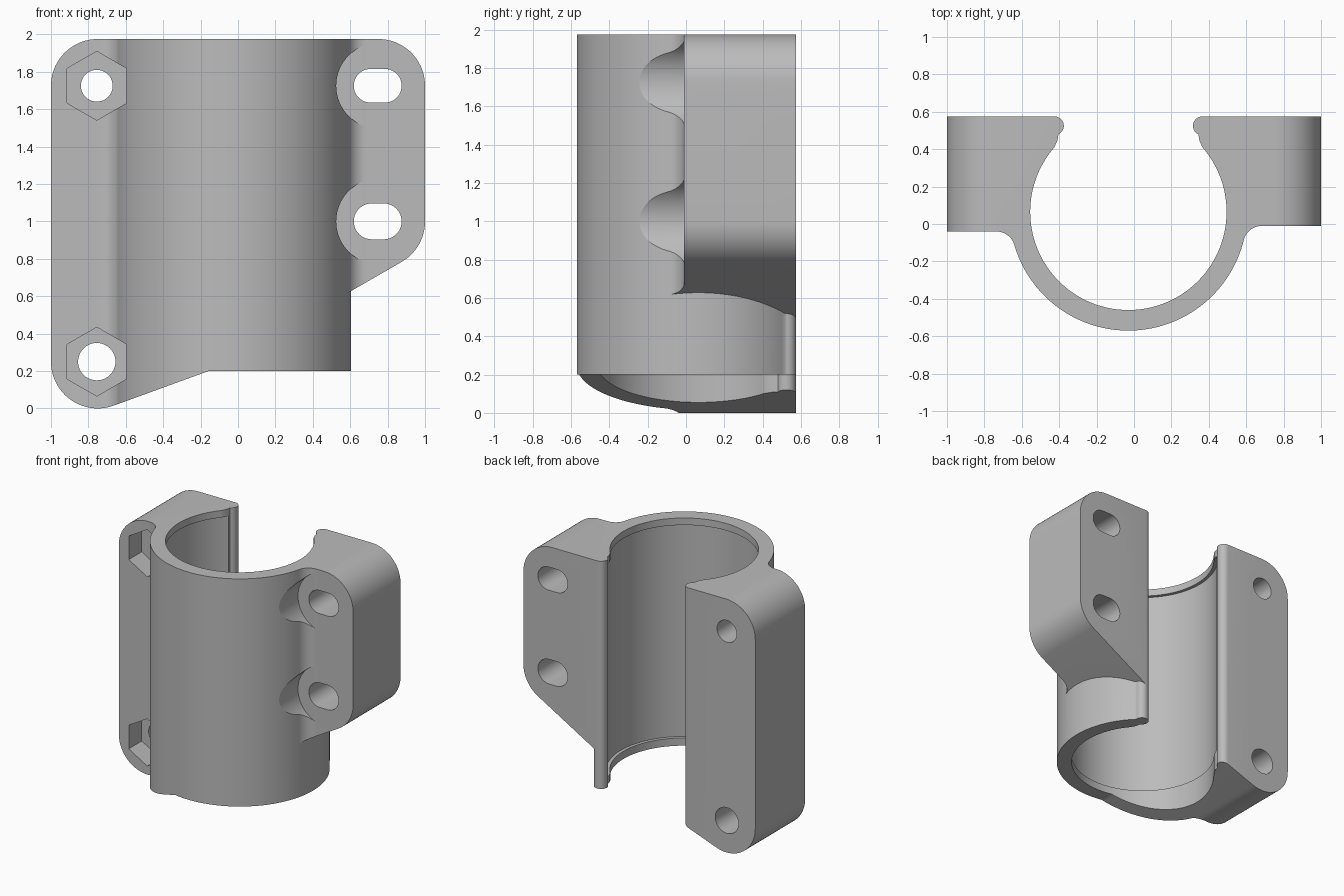
import bpy
from math import sin, cos, radians, degrees, atan2, sqrt, tan
from mathutils import Matrix, Vector

cube = bpy.data.objects.get("Cube")
if cube:
    bpy.data.objects.remove(cube, do_unlink=True)

grey = bpy.data.materials.new("light grey plastic")
grey.use_nodes = True
grey.diffuse_color = (0.5, 0.5, 0.5, 1)
grey.node_tree.nodes["Principled BSDF"].inputs["Base Color"].default_value = grey.diffuse_color


def arc(cx, cy, r, start, end, n=12):
    """Points on an arc, angles in degrees."""
    angles = [radians(start + (end - start) * i / n) for i in range(n + 1)]
    return [(cx + r * cos(a), cy + r * sin(a)) for a in angles]


def prism(name, points, low, high, along="Z"):
    """Extrude a 2D outline along z, or an x-z outline along y."""
    n = len(points)
    verts = [(u, v, h) for h in (low, high) for u, v in points]
    if along == "Y":
        verts = [(u, h, v) for u, v, h in verts]
    faces = [tuple(range(n))[::-1], tuple(range(n, 2 * n))]
    faces += [(i, (i + 1) % n, n + (i + 1) % n, n + i) for i in range(n)]
    mesh = bpy.data.meshes.new(name)
    mesh.from_pydata(verts, [], faces)
    if along == "Y":
        mesh.flip_normals()
    area = sum(points[i][0] * points[(i + 1) % n][1] - points[(i + 1) % n][0] * points[i][1] for i in range(n))
    if area < 0:
        mesh.flip_normals()
    mesh.materials.append(grey)
    obj = bpy.data.objects.new(name, mesh)
    bpy.context.collection.objects.link(obj)
    return obj


def combine(target, tool, operation="DIFFERENCE"):
    mod = target.modifiers.new("shape", "BOOLEAN")
    mod.operation, mod.solver, mod.object = operation, "EXACT", tool
    bpy.context.view_layer.objects.active = target
    bpy.ops.object.modifier_apply(modifier=mod.name)
    bpy.data.objects.remove(tool, do_unlink=True)


# Main dimensions
CX, CY = -0.03, 0.065              # bore axis
BORE, GROOVE, OUTER = 0.525, 0.55, 0.635
BACK, TOP = 0.575, 1.975
FRONT_L, FRONT_R = -0.01, -0.04    # front of the +x and -x flanges
FILLET, TIP = 0.1, 0.05
TIP_X, TIP_Y = 0.395, BACK - TIP


def fillet(front):
    """Offset of the fillet centre from the bore, its height and tangent angle."""
    y = front - FILLET
    dx = sqrt((OUTER + FILLET) ** 2 - (CY - y) ** 2)
    return dx, y, degrees(atan2(CY - y, dx))


dxl, yl, al = fillet(FRONT_L)
dxr, yr, ar = fillet(FRONT_R)

# Clamp cross-section
profile = [(1, BACK)]
profile += arc(CX + TIP_X, TIP_Y, TIP, 90, 245)
profile += [(CX + 0.38, 0.445)]
profile += arc(CX, CY, BORE, 41, -221, 96)
profile += [(CX - 0.38, 0.445)]
profile += arc(CX - TIP_X, TIP_Y, TIP, -65, 90)
profile += [(-1, BACK), (-1, FRONT_R)]
profile += arc(CX - dxr, yr, FILLET, 90, ar)
profile += arc(CX, CY, OUTER, 180 + ar, 360 - al, 72)[1:]
profile += arc(CX + dxl, yl, FILLET, 180 - al, 90)[1:]
profile += [(1, FRONT_L)]
body = prism("clamp_body", profile, -0.2, 2.2)

# Front outline: rounded flange corners and slanted lower left edge
R = 0.25
HI, MID, LO = TOP - R, 1.0, R
run = 0.2 - (LO - R * cos(radians(20)))
side = [(0.875, 0.2)]
side += arc(0.75, MID, R, -60, 0, 12)
side += arc(0.75, HI, R, 0, 90, 18)
side += arc(-0.75, HI, R, 90, 180, 18)
side += arc(-0.75, LO, R, 180, 290, 22)
side += [(-0.75 + R * sin(radians(20)) + run / tan(radians(20)), 0.2)]
combine(body, prism("outline", side, -1, 1, "Y"), "INTERSECT")

# Remove the flange under the 30 degree slope, leaving the round wall
below = arc(CX, CY, OUTER, -al, 45, 30)
below += arc(CX + TIP_X, TIP_Y, TIP, 0, 90)
below += [(CX + TIP_X, 0.8), (1.3, 0.8), (1.3, -0.4)]
under = prism("under_slope", below, -0.1, 1)
for v in under.data.vertices:
    if v.co.z > 0.5:
        v.co.z = MID - R * cos(radians(30)) + (v.co.x - 0.875) * tan(radians(30))
combine(body, under)

# Wider bore between the two retaining lips
combine(body, prism("bore_groove", arc(CX, CY, GROOVE, 0, 360, 96)[:-1], 0.26, 1.92))

# Round bolt holes with hexagonal nut pockets
for z, r in ((HI, 0.085), (LO, 0.1)):
    combine(body, prism("bolt_hole", arc(-0.755, z, r, 0, 360, 40)[:-1], -1, 1, "Y"))
    combine(body, prism("nut_pocket", arc(-0.755, z, 0.184, 30, 390, 6)[:-1], -0.3, 0.12, "Y"))

# Slotted holes with round washer clearances
for z, r in ((HI, 0.09), (MID, 0.096)):
    reach = 0.128 - r
    slot = arc(0.747 + reach, z, r, -90, 90, 20) + arc(0.747 - reach, z, r, 90, 270, 20)
    combine(body, prism("slot_hole", slot, -1, 1, "Y"))
    combine(body, prism("washer_clearance", arc(0.755, z, 0.23, 0, 360, 64)[:-1], -1, FRONT_L - 0.001, "Y"))

# Smooth rounded walls, keep the edges sharp
bpy.ops.object.select_all(action="DESELECT")
body.select_set(True)
bpy.context.view_layer.objects.active = body
bpy.ops.object.shade_smooth_by_angle(angle=radians(25))
